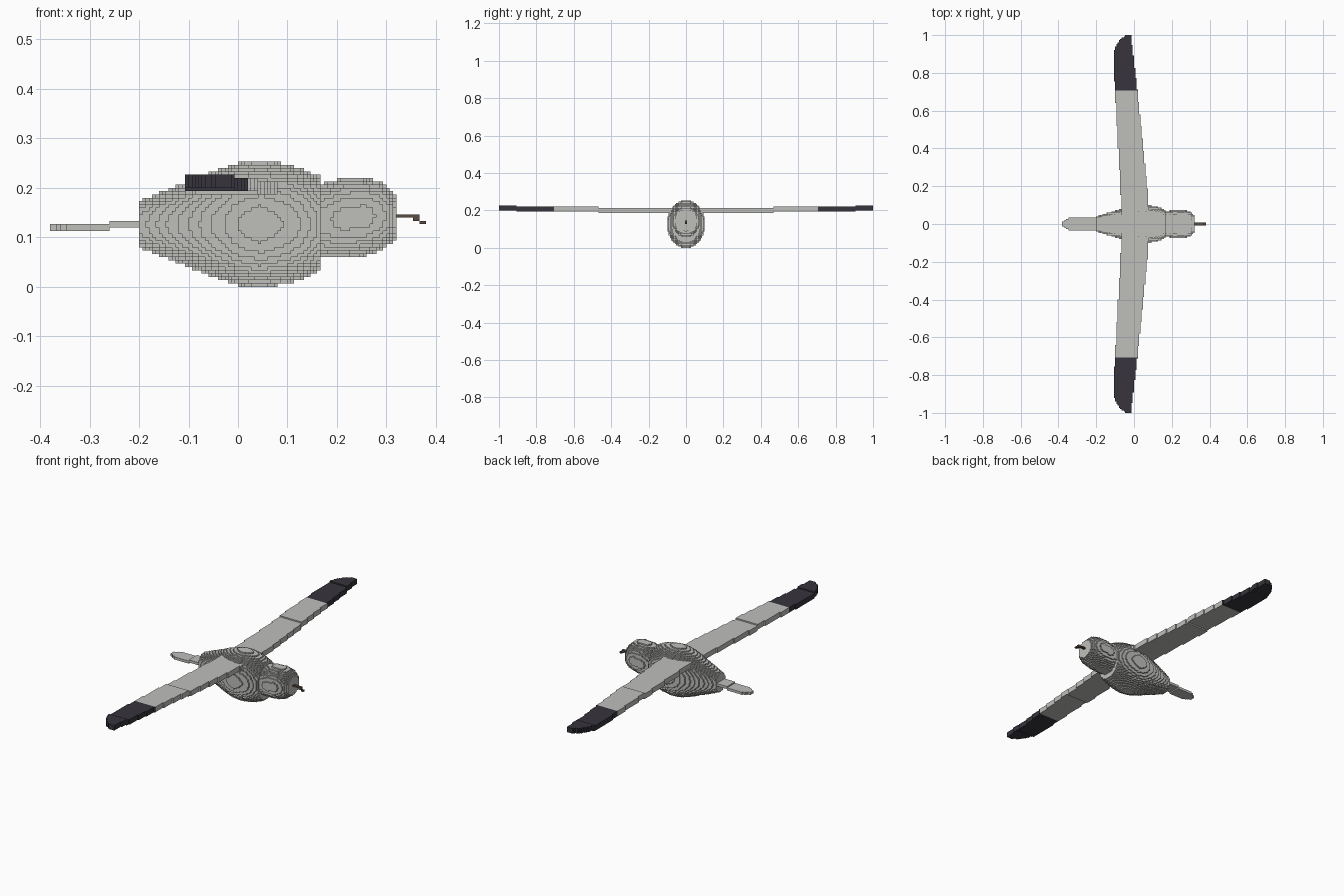
import bpy, bmesh
from math import floor, ceil

if "Cube" in bpy.data.objects:
    bpy.data.objects.remove(bpy.data.objects["Cube"])

V = 1 / 150  # edge length of one block


def material(name, colour):
    m = bpy.data.materials.new(name)
    m.use_nodes = True
    m.diffuse_color = (*colour, 1)
    m.node_tree.nodes["Principled BSDF"].inputs["Base Color"].default_value = (*colour, 1)
    return m


GREY = material("pale grey", (0.52, 0.52, 0.50))
BLACK = material("soft black", (0.038, 0.035, 0.045))
BROWN = material("dark brown", (0.10, 0.075, 0.055))


def along(points, t):
    """Linear interpolation through rows of (t, value, value, ...)."""
    for a, b in zip(points, points[1:]):
        if t <= b[0]:
            f = max(0, (t - a[0]) / (b[0] - a[0]))
            return [p + (q - p) * f for p, q in zip(a[1:], b[1:])]
    return points[-1][1:]


DIRECTIONS = [(1, 0, 0), (-1, 0, 0), (0, 1, 0), (0, -1, 0), (0, 0, 1), (0, 0, -1)]


def blocks(name, low, high, inside, mat):
    """Fill the range with blocks where inside(x, y, z) holds; keep the outer faces."""
    spans = [range(floor(a / V + 0.01), ceil(b / V - 0.01)) for a, b in zip(low, high)]
    cells = {(i, j, k) for i in spans[0] for j in spans[1] for k in spans[2]
             if inside((i + 0.5) * V, (j + 0.5) * V, (k + 0.5) * V)}
    bm = bmesh.new()
    corners = {}

    def corner(p):
        if p not in corners:
            corners[p] = bm.verts.new([c * V for c in p])
        return corners[p]

    for cell in cells:
        for d in DIRECTIONS:
            if tuple(c + s for c, s in zip(cell, d)) in cells:
                continue
            axis = [abs(s) for s in d].index(1)
            u, w = (axis + 1) % 3, (axis + 2) % 3
            quad = []
            for a, b in ((0, 0), (1, 0), (1, 1), (0, 1)):
                p = list(cell)
                p[axis] += d[axis] > 0
                p[u] += a
                p[w] += b
                quad.append(corner(tuple(p)))
            bm.faces.new(quad if d[axis] > 0 else quad[::-1])
    mesh = bpy.data.meshes.new(name)
    bm.to_mesh(mesh)
    bm.free()
    mesh.materials.append(mat)
    obj = bpy.data.objects.new(name, mesh)
    bpy.context.collection.objects.link(obj)
    return obj


def oval(rows):
    """Elliptical sections: rows of (x, half width, centre height, half height)."""
    def inside(x, y, z):
        w, c, h = along(rows, x)
        return (y / w) ** 2 + ((z - c) / h) ** 2 <= 1
    return inside


# Plump body, tapering to the tail and cut off at the neck
MID = 0.1267
BODY = [(-0.2, 0.038, MID, 0.047), (-0.15, 0.055, MID, 0.067), (-0.1, 0.07, MID, 0.086),
        (-0.05, 0.085, MID, 0.107), (0, 0.097, MID, 0.123), (0.045, 0.101, MID, 0.129),
        (0.1, 0.096, MID, 0.121), (0.13, 0.089, MID, 0.112), (0.165, 0.076, MID, 0.096)]
blocks("body", (-0.2, -0.11, 0), (0.165, 0.11, 0.26), oval(BODY), GREY)

# Rounded head with a blunt face
HEAD = [(0.16, 0.066, 0.133, 0.074), (0.21, 0.073, 0.138, 0.081), (0.26, 0.073, 0.142, 0.079),
        (0.29, 0.068, 0.143, 0.070), (0.305, 0.060, 0.143, 0.058), (0.32, 0.047, 0.140, 0.042)]
blocks("head", (0.16, -0.08, 0.05), (0.32, 0.08, 0.23), oval(HEAD), GREY)


# Hooked beak
def beak(x, y, z):
    drop = 0 if x < 0.355 else 1 if x < 0.367 else 2
    return 0 < z - (0.1433 - drop * V) < V * (2 if x > 0.353 and drop < 2 else 1)


blocks("beak", (0.32, -V, 0.12), (0.38, V, 0.16), beak, BROWN)


# Flat tail in two steps with a pointed end
def tail(x, y, z):
    half, = along([(-0.38, 0.008), (-0.345, 0.032), (-0.2, 0.034)], x)
    base = 0.1160 if x < -0.262 else 0.1227
    return abs(y) < half and base < z < base + 2 * V


blocks("tail", (-0.38, -0.04, 0.1), (-0.19, 0.04, 0.15), tail, GREY)

# Wing outline: rows of (span, trailing edge, leading edge)
WING = [(0, -0.063, 0.083), (0.2, -0.072, 0.069), (0.7, -0.1, 0.018), (0.85, -0.109, 0.001),
        (0.91, -0.108, -0.005), (0.95, -0.092, -0.010), (0.98, -0.07, -0.013), (1, -0.04, -0.016)]


def wing(x, y, z):
    back, front = along(WING, abs(y))
    step = (abs(y) > 0.467) + (abs(y) > 0.907)
    base = (28 + step) * V
    return back < x < front and base < z < base + 4 * V


# Wings, with dark tips
TIP = 106 * V
blocks("wings", (-0.12, -TIP, 0.18), (0.1, TIP, 0.23), wing, GREY)
blocks("front_wing_tip", (-0.12, -1, 0.18), (0.1, -TIP, 0.23), wing, BLACK)
blocks("back_wing_tip", (-0.12, TIP, 0.18), (0.1, 1, 0.23), wing, BLACK)
